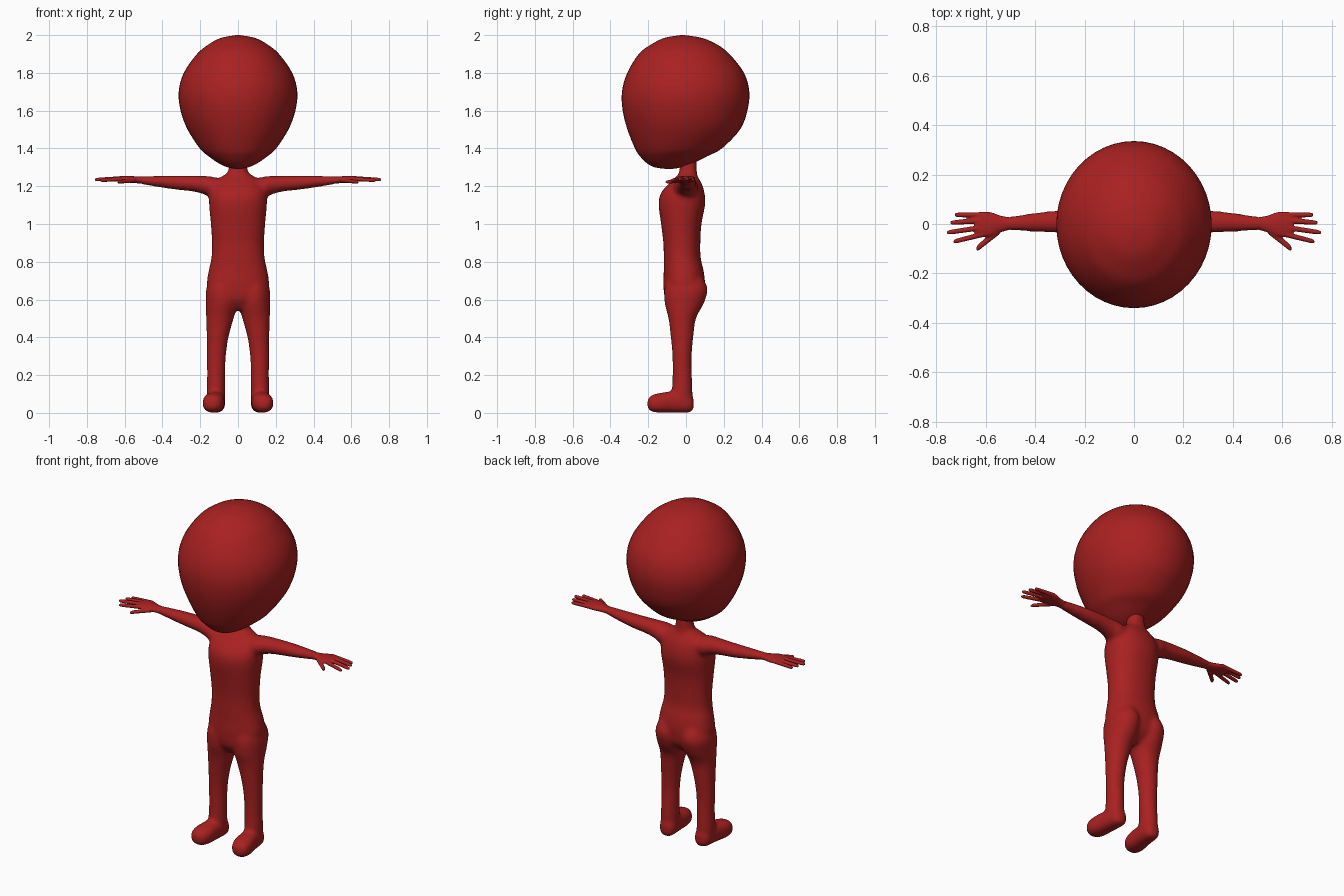
import bpy, bmesh, math

red = bpy.data.materials.new("red")
red.diffuse_color = (0.4, 0.015, 0.015, 1)


def smooth_rows(rows, n=4):
    """Catmull-Rom interpolation between cross-sections."""
    out = []
    for i in range(len(rows) - 1):
        p0, p1 = rows[max(i - 1, 0)], rows[i]
        p2, p3 = rows[i + 1], rows[min(i + 2, len(rows) - 1)]
        for k in range(n):
            t = k / n
            out.append([0.5 * (2 * b + (c - a) * t + (2 * a - 5 * b + 4 * c - d) * t * t
                               + (3 * b - a - 3 * c + d) * t ** 3)
                        for a, b, c, d in zip(p0, p1, p2, p3)])
    return out + [list(rows[-1])]


def loft(bm, rows, axis="z", side=1, power=2.0, seg=32):
    """Rows are (position on axis, centre 1, centre 2, radius 1, radius 2)."""
    rings = []
    for t, c1, c2, r1, r2 in smooth_rows(rows):
        ring = []
        for i in range(seg):
            a = 2 * math.pi * i / seg
            ca, sa = math.cos(a), math.sin(a)
            u = c1 + r1 * math.copysign(abs(ca) ** (2 / power), ca)
            v = c2 + r2 * math.copysign(abs(sa) ** (2 / power), sa)
            x, y, z = {"x": (t, u, v), "y": (u, t, v), "z": (u, v, t)}[axis]
            ring.append(bm.verts.new((x * side, y, z)))
        rings.append(ring)
    for a, b in zip(rings, rings[1:]):
        for i in range(seg):
            j = (i + 1) % seg
            bm.faces.new((a[i], a[j], b[j], b[i]))
    bm.faces.new(rings[0])
    bm.faces.new(rings[-1])


def finish(bm, name, voxel=None, repeat=0):
    bmesh.ops.recalc_face_normals(bm, faces=bm.faces[:])
    for f in bm.faces:
        f.smooth = True
    me = bpy.data.meshes.new(name)
    bm.to_mesh(me)
    bm.free()
    me.materials.append(red)
    ob = bpy.data.objects.new(name, me)
    bpy.context.collection.objects.link(ob)
    if voxel:
        m = ob.modifiers.new("blend", "REMESH")
        m.mode = "VOXEL"
        m.voxel_size = voxel
        m.use_smooth_shade = True
        s = ob.modifiers.new("soften", "SMOOTH")
        s.factor = 0.5
        s.iterations = repeat
    return ob


# Head: large egg with the chin towards the front
bm = bmesh.new()
loft(bm, [(1.292, 0, -.09, .015, .02), (1.30, 0, -.095, .055, .07),
          (1.32, 0, -.085, .10, .12), (1.36, 0, -.065, .158, .18),
          (1.40, 0, -.04, .202, .23), (1.50, 0, -.012, .267, .298),
          (1.60, 0, -.005, .304, .33), (1.70, 0, -.002, .314, .337),
          (1.80, 0, -.002, .287, .309), (1.90, 0, -.01, .217, .24),
          (1.95, 0, -.01, .157, .175), (1.985, 0, -.015, .09, .10),
          (2.0, 0, -.018, .01, .01)], seg=48)
finish(bm, "head")

# Body: torso, neck, legs, feet and arms blended into one skin
bm = bmesh.new()
loft(bm, [(.545, 0, -.02, .06, .05), (.60, 0, -.012, .15, .098),
          (.68, 0, -.01, .165, .11), (.75, 0, -.012, .156, .106),
          (.82, 0, -.02, .141, .098), (.90, 0, -.022, .138, .098),
          (1.0, 0, -.025, .144, .107), (1.1, 0, -.022, .153, .123),
          (1.16, 0, -.018, .152, .117), (1.21, 0, -.005, .135, .09),
          (1.25, 0, .005, .09, .058), (1.275, 0, .011, .054, .047),
          (1.35, 0, .012, .046, .044)], power=2.2)
for s in (1, -1):
    loft(bm, [(.74, .08, -.005, .05, .08), (.66, .084, .0, .083, .114),
              (.58, .086, -.009, .084, .104), (.50, .096, -.02, .073, .073),
              (.40, .108, -.021, .058, .06), (.30, .115, -.021, .051, .051),
              (.20, .116, -.02, .048, .051), (.10, .118, -.02, .049, .055),
              (.03, .118, -.02, .045, .05)], side=s)
    loft(bm, [(.04, .115, .05, .02, .03), (.022, .115, .05, .043, .048),
              (-.03, .118, .056, .05, .055), (-.08, .123, .057, .053, .056),
              (-.14, .13, .053, .058, .052), (-.185, .134, .05, .046, .042),
              (-.204, .135, .048, .02, .02)], "y", s, 2.4)
    loft(bm, [(.07, 0, 1.19, .06, .045), (.14, 0, 1.195, .066, .056),
              (.18, .003, 1.206, .056, .049), (.24, .007, 1.214, .049, .042),
              (.33, .009, 1.219, .044, .037), (.42, .006, 1.225, .037, .030),
              (.50, .002, 1.231, .029, .022), (.53, 0, 1.233, .027, .019)], "x", s)
finish(bm, "body", .01, 10)

# Hands: flat palm, four fingers and a thumb as (x, y, z) base to tip
digits = [((.59, .037, 1.24), (.727, .037, 1.233)),
          ((.60, .015, 1.243), (.744, .005, 1.235)),
          ((.60, -.012, 1.243), (.758, -.035, 1.235)),
          ((.585, -.035, 1.24), (.732, -.072, 1.231)),
          ((.545, -.025, 1.232), (.638, -.101, 1.222))]
for s, label in ((1, "left"), (-1, "right")):
    bm = bmesh.new()
    loft(bm, [(.50, .002, 1.231, .025, .019), (.54, 0, 1.234, .034, .018),
              (.58, -.002, 1.237, .05, .018), (.62, -.002, 1.239, .051, .015),
              (.645, -.004, 1.239, .042, .010)], "x", s)
    for k, (a, b) in enumerate(digits):
        wide = 1.45 if k == 4 else 1
        rows = []
        for t, r in ((0, .012), (.5, .0108), (.85, .0098), (.96, .008), (1, .004)):
            x, y, z = (p + (q - p) * t for p, q in zip(a, b))
            rows.append((x, y, z, r * wide, r))
        loft(bm, rows, "x", s, seg=16)
    finish(bm, label + "_hand", .004, 4)
